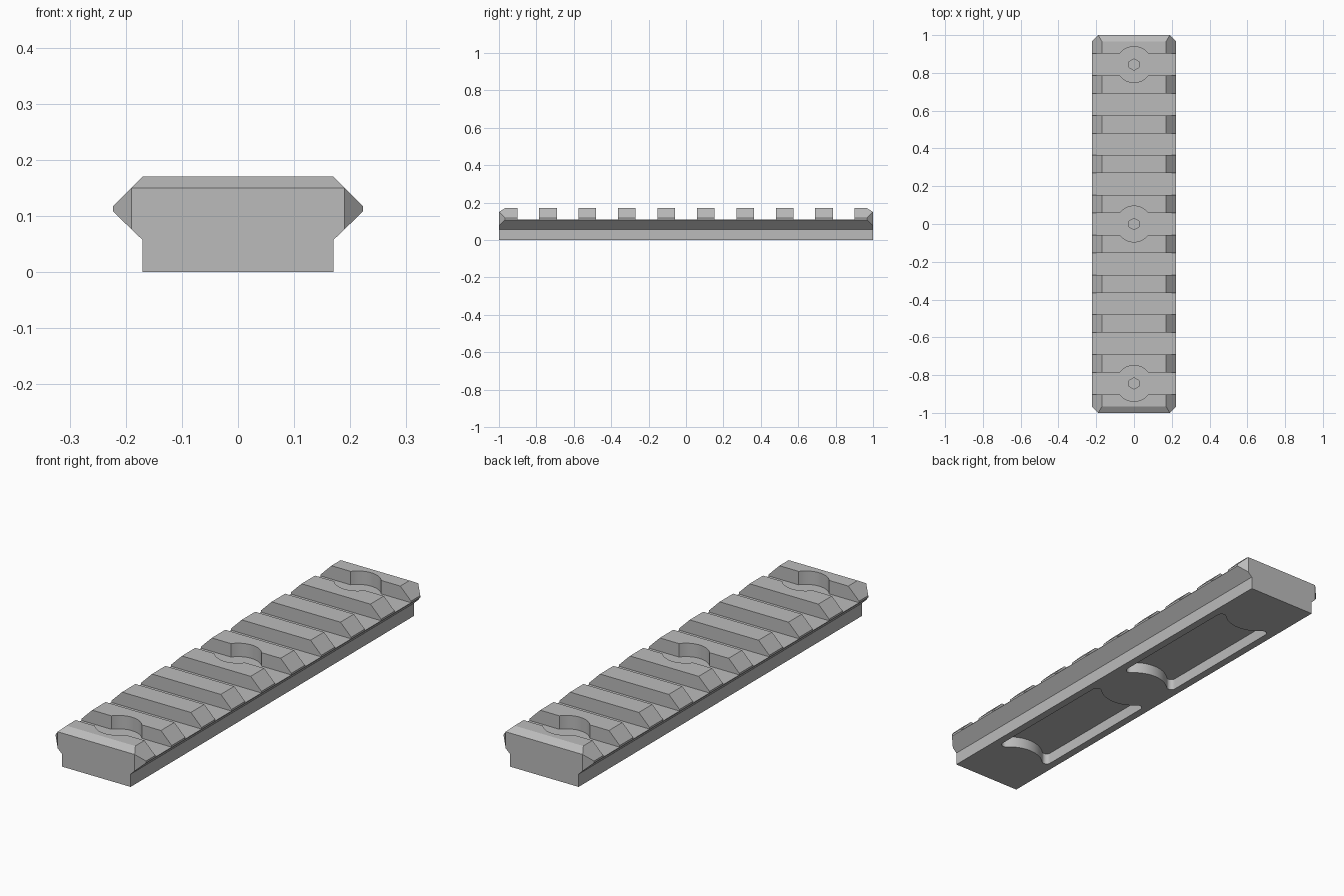
import bpy
import bmesh
from math import sin, cos, pi, asin, atan2, sqrt

old = bpy.data.objects.get("Cube")
if old:
    bpy.data.objects.remove(old, do_unlink=True)

# Main dimensions
TOP = 0.17
FLOOR = 0.11          # floor of the cross slots
PITCH = 0.211
HALF_SLOT = 0.058
BORE_R = 0.095
BOLTS = (-4, 0, 4)    # slot numbers that carry a bolt recess
POCKET_W, POCKET_DEPTH, BOSS_R, FILLET = 0.135, 0.05, 0.143, 0.02

grey = bpy.data.materials.new("metal_grey")
grey.use_nodes = True
colour = (0.5, 0.5, 0.5, 1)
grey.diffuse_color = colour
grey.node_tree.nodes["Principled BSDF"].inputs["Base Color"].default_value = colour


def arc(cx, cy, r, start, end, n):
    steps = [start + (end - start) * i / n for i in range(n + 1)]
    return [(cx + r * cos(a), cy + r * sin(a)) for a in steps]


def add_prism(bm, points, offset):
    """Extrude a closed outline of 3D points along an offset."""
    face = bm.faces.new([bm.verts.new(p) for p in points])
    extruded = bmesh.ops.extrude_face_region(bm, geom=[face], use_keep_orig=True)
    verts = [g for g in extruded["geom"] if isinstance(g, bmesh.types.BMVert)]
    bmesh.ops.translate(bm, verts=verts, vec=offset)


def make_object(name, bm):
    bmesh.ops.recalc_face_normals(bm, faces=bm.faces)
    mesh = bpy.data.meshes.new(name)
    bm.to_mesh(mesh)
    bm.free()
    mesh.materials.append(grey)
    obj = bpy.data.objects.new(name, mesh)
    bpy.context.collection.objects.link(obj)
    return obj


# Rail body: dovetail section extruded along y
half = [(0.17, 0), (0.17, 0.057), (0.223, 0.108), (0.223, 0.117), (0.17, TOP)]
section = half + [(-x, z) for x, z in reversed(half)]
bm = bmesh.new()
add_prism(bm, [(x, -1, z) for x, z in section], (0, 2, 0))
bmesh.ops.recalc_face_normals(bm, faces=bm.faces)

# Chamfers on the top and side edges of both ends
for end in (-1, 1):
    planes = [((0, end, 0.15), (0, end * 0.02, 0.033))]
    planes += [((side * 0.19, end, 0), (side, end, 0)) for side in (-1, 1)]
    for point, normal in planes:
        cut = bmesh.ops.bisect_plane(bm, geom=bm.verts[:] + bm.edges[:] + bm.faces[:],
                                     dist=1e-5, plane_co=point, plane_no=normal,
                                     clear_outer=True)
        rim = [g for g in cut["geom_cut"]
               if isinstance(g, bmesh.types.BMEdge) and g.is_boundary]
        bmesh.ops.edgeloop_fill(bm, edges=rim)
rail = make_object("rail_body", bm)

# Cross slots, three of them widened by a round bolt recess
bm = bmesh.new()
a = asin(HALF_SLOT / BORE_R)
for i in range(-4, 5):
    bulge = arc(0, 0, BORE_R, a, pi - a, 20) if i in BOLTS else []
    side = [(0.3, HALF_SLOT)] + bulge + [(-0.3, HALF_SLOT)]
    outline = side + [(-x, -y) for x, y in side]
    add_prism(bm, [(x, y + i * PITCH, FLOOR) for x, y in outline], (0, 0, 0.2))
slots = make_object("slot_cutter", bm)

# Hexagonal sockets in the recess floors
bm = bmesh.new()
for i in BOLTS:
    hexagon = arc(0, i * PITCH, 0.03, pi / 6, pi / 6 + 2 * pi, 6)[:-1]
    add_prism(bm, [(x, y, FLOOR - 0.045) for x, y in hexagon], (0, 0, 0.1))

# Underside pockets, with ends curved around the bolt bosses
cx = POCKET_W - FILLET
cy = sqrt((BOSS_R + FILLET) ** 2 - cx ** 2)
t = atan2(cy, cx)
length = 4 * PITCH
end = (arc(-cx, cy, FILLET, pi, 2 * pi - t, 8)
       + arc(0, 0, BOSS_R, pi - t, t, 20)[1:-1]
       + arc(cx, cy, FILLET, pi + t, 2 * pi, 8))
outline = end + [(-x, length - y) for x, y in end]
for start in (-length, 0):
    add_prism(bm, [(x, y + start, -0.1) for x, y in outline], (0, 0, 0.1 + POCKET_DEPTH))
recesses = make_object("recess_cutter", bm)

# Cut everything out of the body, then drop the cutters
bpy.ops.object.select_all(action="DESELECT")
bpy.context.view_layer.objects.active = rail
rail.select_set(True)
for cutter in (slots, recesses):
    cutter.hide_render = True
    mod = rail.modifiers.new(cutter.name, "BOOLEAN")
    mod.operation = "DIFFERENCE"
    mod.solver = "EXACT"
    mod.object = cutter
    bpy.ops.object.modifier_apply(modifier=mod.name)
    bpy.data.objects.remove(cutter, do_unlink=True)

bpy.ops.object.shade_smooth_by_angle(angle=pi / 7)
